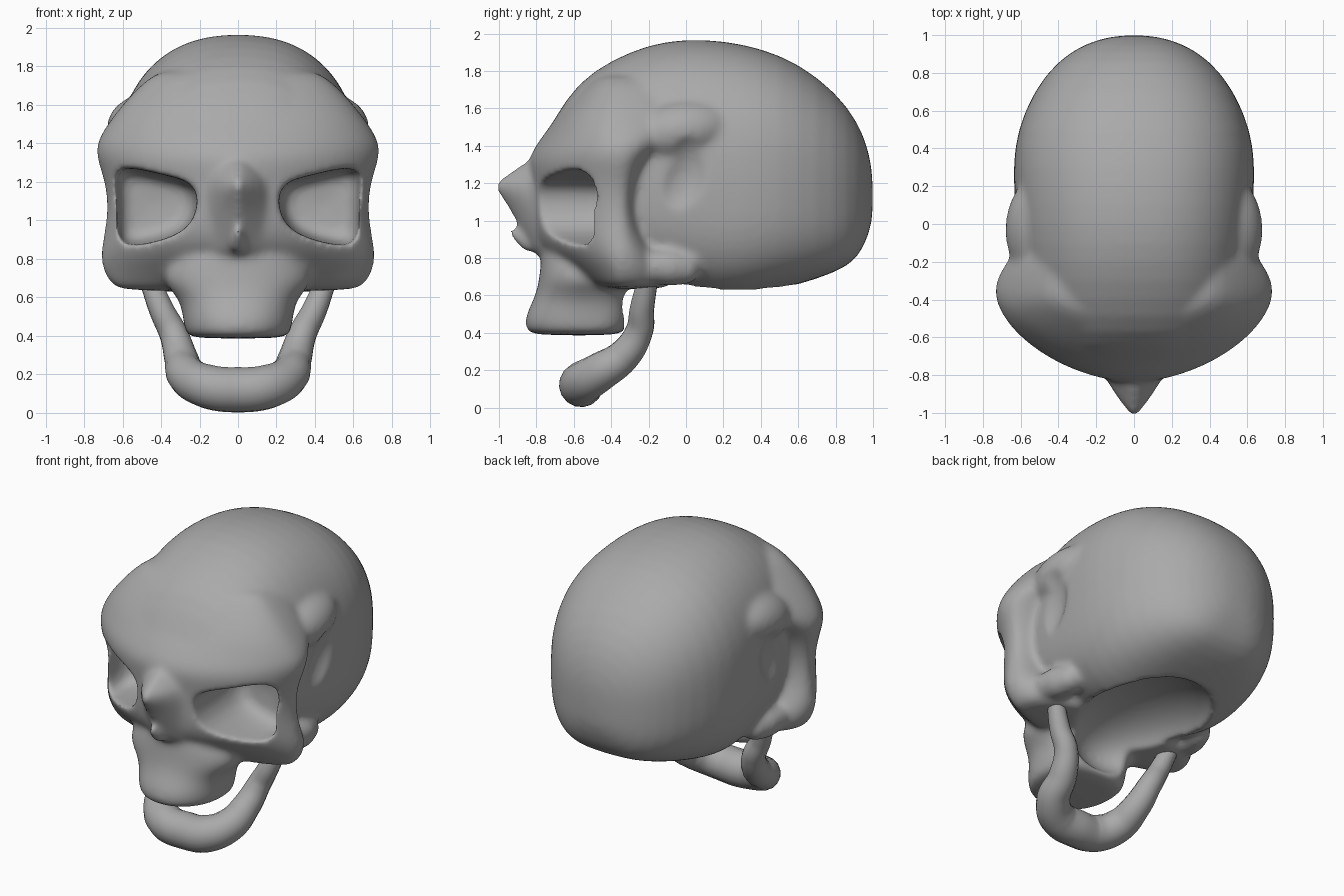
import bpy, bmesh
from math import cos, sin, pi, copysign
from mathutils import Vector, Matrix, Euler

cube = bpy.data.objects.get("Cube")
if cube:
    bpy.data.objects.remove(cube, do_unlink=True)

bone = bpy.data.materials.new("grey_bone")
bone.use_nodes = True
bone.diffuse_color = (0.4, 0.4, 0.4, 1)
shader = next(n for n in bone.node_tree.nodes if n.type == 'BSDF_PRINCIPLED')
shader.inputs["Base Color"].default_value = bone.diffuse_color


def oval(w, lo, mid, hi, n_lo, n_hi, count=32):
    """Rounded section with different depth and squareness on each side."""
    pts = []
    for i in range(count):
        c, s = cos(2 * pi * i / count), sin(2 * pi * i / count)
        n = n_hi if s > 0 else n_lo
        reach = hi - mid if s > 0 else mid - lo
        pts.append((w * copysign(abs(c) ** (2 / n), c),
                    mid + reach * copysign(abs(s) ** (2 / n), s)))
    return pts


def loft(bm, rings):
    rows = [[bm.verts.new(p) for p in ring] for ring in rings]
    for a, b in zip(rows, rows[1:]):
        for i in range(len(a)):
            j = (i + 1) % len(a)
            bm.faces.new((a[i], a[j], b[j], b[i]))
    bm.faces.new(rows[0])
    bm.faces.new(rows[-1])


def blob(bm, centre, radii, tilt=0.0):
    mat = (Matrix.Translation(centre) @ Euler((tilt, 0, 0)).to_matrix().to_4x4()
           @ Matrix.Diagonal((*radii, 1)))
    bmesh.ops.create_uvsphere(bm, u_segments=24, v_segments=14, radius=1, matrix=mat)


def rod(bm, a, b, r1, r2):
    a, b = Vector(a), Vector(b)
    turn = (b - a).to_track_quat('Z', 'Y').to_matrix().to_4x4()
    mat = Matrix.Translation((a + b) / 2) @ turn
    bmesh.ops.create_cone(bm, cap_ends=True, segments=16, radius1=r1, radius2=r2,
                          depth=(b - a).length, matrix=mat)


def finish(bm, name):
    bmesh.ops.recalc_face_normals(bm, faces=bm.faces)
    mesh = bpy.data.meshes.new(name)
    bm.to_mesh(mesh)
    bm.free()
    mesh.materials.append(bone)
    ob = bpy.data.objects.new(name, mesh)
    bpy.context.collection.objects.link(ob)
    return ob


def bake(ob):
    """Replace the object's mesh by its evaluated result."""
    graph = bpy.context.evaluated_depsgraph_get()
    mesh = bpy.data.meshes.new_from_object(ob.evaluated_get(graph))
    ob.modifiers.clear()
    ob.data = mesh


def smooth(ob):
    for p in ob.data.polygons:
        p.use_smooth = True


bm = bmesh.new()

# Cranium: y, half width, top, bottom
cranium = [(1.0, .06, 1.22, 1.03), (.98, .19, 1.37, .93), (.92, .33, 1.53, .79),
           (.8, .47, 1.69, .72), (.6, .585, 1.845, .655), (.4, .64, 1.925, .605),
           (.2, .64, 1.965, .565), (0, .625, 1.975, .61), (-.2, .6, 1.945, .65),
           (-.4, .56, 1.86, .75), (-.58, .46, 1.74, 1.0), (-.7, .36, 1.55, 1.1),
           (-.8, .2, 1.38, 1.2)]
loft(bm, [[(x, y, z) for x, z in oval(w, b, b + .5 * (t - b), t, 3.2, 2.3)]
          for y, w, t, b in cranium])

# Brow, orbit surrounds and cheekbones: z, half width, front, back, squareness
face = [(.63, .6, -.48, -.06, 1.5), (.66, .66, -.55, -.05, 1.4),
        (.74, .71, -.66, -.06, 1.4), (.83, .72, -.78, -.12, 1.5),
        (.93, .7, -.83, -.2, 1.6), (1.06, .68, -.83, -.24, 1.7),
        (1.2, .695, -.83, -.22, 1.75), (1.31, .735, -.85, -.16, 1.75),
        (1.38, .745, -.82, -.08, 1.75), (1.45, .715, -.77, .05, 1.8),
        (1.53, .66, -.71, .1, 2), (1.63, .58, -.64, .1, 2), (1.73, .48, -.55, .1, 2),
        (1.8, .38, -.47, .05, 2)]
loft(bm, [[(x, y, z) for x, y in oval(w, f, -.36, b, n, 2.4)] for z, w, f, b, n in face])

# Upper jaw: z, half width, front, back
muzzle = [(.385, .24, -.82, -.36), (.41, .275, -.86, -.32), (.48, .285, -.865, -.3),
          (.56, .295, -.825, -.3), (.62, .33, -.8, -.3), (.69, .4, -.785, -.28),
          (.8, .35, -.775, -.28), (.95, .2, -.76, -.3)]
loft(bm, [[(x, y, z) for x, y in oval(w, f, -.55, b, 2.1, 3)] for z, w, f, b in muzzle])

# Nose bone: z, half width, front
nose = [(.8, .13, -.81), (.88, .16, -.85), (.95, .18, -.89), (1.06, .19, -.945),
        (1.15, .18, -1.015), (1.2, .17, -1.04), (1.25, .15, -.95), (1.34, .1, -.84)]
loft(bm, [[(x, y, z) for x, y in oval(w, f, -.75, -.6, 1.2, 2)] for z, w, f in nose])

# Spine below the nose
rod(bm, (0, -.8, .83), (0, -.965, .97), .065, .015)

for s in (1, -1):
    rod(bm, (s * .57, -.3, .76), (s * .48, .12, .74), .11, .11)   # cheek arch
    blob(bm, (s * .48, -.03, 1.48), (.205, .3, .17), .15)         # temple ridge

skull = finish(bm, "skull")

# Hollows to carve
bm = bmesh.new()
orbit = [(.2, 1.1), (.23, 1.2), (.36, 1.23), (.5, 1.265), (.63, 1.285), (.64, 1.2),
         (.63, 1.05), (.635, .86), (.5, .87), (.35, .91), (.24, .97)]
depths = [(-1.2, 1), (-.7, 1), (-.5, 1), (-.36, .93), (-.3, .7)]
for s in (1, -1):
    loft(bm, [[(s * (.43 + k * (x - .43)), y, 1.08 + k * (z - 1.08)) for x, z in orbit]
              for y, k in depths])
    blob(bm, (s * .8, -.03, 1.2), (.225, .2, .33), -.4)           # temple
blob(bm, (0, .1, .56), (.39, .52, .25))                           # skull base
hollows = finish(bm, "hollow_cutter")
hollows.hide_render = True
hollows.modifiers.new("round", 'SUBSURF').levels = 1
bake(hollows)

# Fuse the parts, carve and soften
skull.modifiers.new("round", 'SUBSURF').levels = 1
fuse = skull.modifiers.new("fuse", 'REMESH')
fuse.mode, fuse.voxel_size = 'VOXEL', .018
cut = skull.modifiers.new("carve", 'BOOLEAN')
cut.operation, cut.object, cut.solver = 'DIFFERENCE', hollows, 'EXACT'
even = skull.modifiers.new("even", 'REMESH')
even.mode, even.voxel_size = 'VOXEL', .015
soft = skull.modifiers.new("soften", 'SMOOTH')
soft.factor, soft.iterations = .5, 16
bake(skull)
smooth(skull)
bpy.data.objects.remove(hollows, do_unlink=True)

# Lower jaw: half path as x, y, z, radius, mirrored into one curve
half = [(.455, -.205, .68, .055), (.395, -.235, .53, .065), (.335, -.25, .41, .074),
        (.295, -.33, .28, .088), (.26, -.46, .19, .104), (.15, -.55, .135, .115)]
path = half + [(0, -.56, .12, .118)] + [(-x, y, z, r) for x, y, z, r in reversed(half)]
curve = bpy.data.curves.new("lower_jaw", 'CURVE')
curve.dimensions = '3D'
curve.bevel_depth, curve.bevel_resolution = 1, 6
curve.use_fill_caps = True
line = curve.splines.new('BEZIER')
line.bezier_points.add(len(path) - 1)
for p, (x, y, z, r) in zip(line.bezier_points, path):
    p.co, p.radius = (x, y, z), r
    p.handle_left_type = p.handle_right_type = 'AUTO'
tube = bpy.data.objects.new("jaw_path", curve)
bpy.context.collection.objects.link(tube)
graph = bpy.context.evaluated_depsgraph_get()
mesh = bpy.data.meshes.new_from_object(tube.evaluated_get(graph))
mesh.materials.clear()
mesh.materials.append(bone)
jaw = bpy.data.objects.new("lower_jaw", mesh)
bpy.context.collection.objects.link(jaw)
bpy.data.objects.remove(tube, do_unlink=True)
smooth(jaw)
